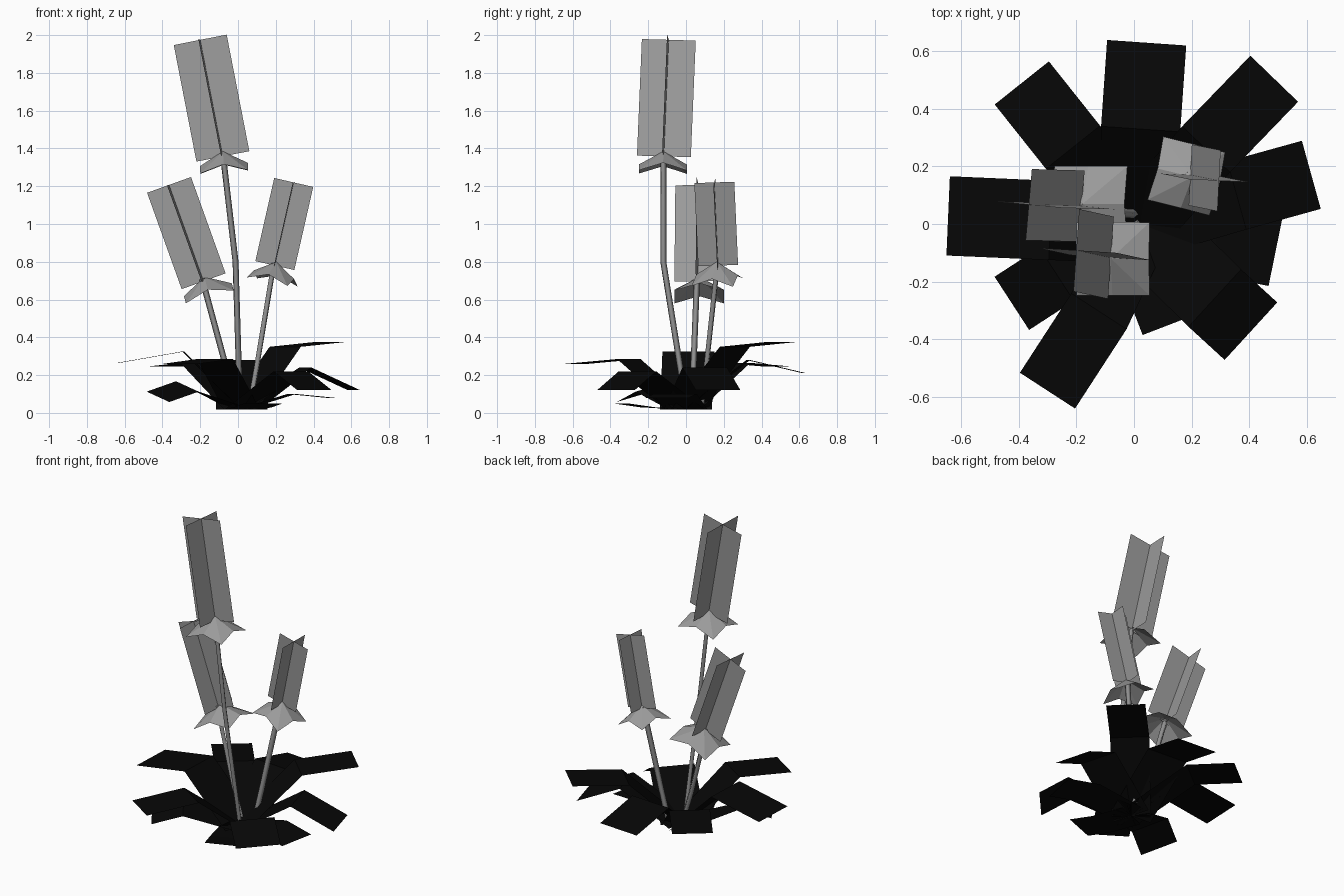
import bpy
import bmesh
from math import cos, sin, radians
from mathutils import Vector

cube = bpy.data.objects.get("Cube")
if cube:
    bpy.data.objects.remove(cube)


def material(name, rgb):
    mat = bpy.data.materials.new(name)
    mat.use_nodes = True
    mat.diffuse_color = (*rgb, 1)
    mat.node_tree.nodes["Principled BSDF"].inputs["Base Color"].default_value = (*rgb, 1)
    return mat


PETAL = material("petal grey", (0.33, 0.33, 0.33))
STEM = material("stem grey", (0.28, 0.28, 0.28))
LEAF = material("leaf black", (0.002, 0.002, 0.002))


def add_object(name, data, mat):
    data.materials.append(mat)
    obj = bpy.data.objects.new(name, data)
    bpy.context.collection.objects.link(obj)
    return obj


def mesh_object(name, polygons, mat):
    """Build a mesh from lists of corner points, welding shared corners."""
    bm = bmesh.new()
    for points in polygons:
        bm.faces.new([bm.verts.new(p) for p in points])
    bmesh.ops.remove_doubles(bm, verts=bm.verts, dist=0.0005)
    mesh = bpy.data.meshes.new(name)
    bm.to_mesh(mesh)
    bm.free()
    return add_object(name, mesh, mat)


def frame(axis, yaw):
    """Two directions square to the axis, the first turned by yaw about z."""
    axis = axis.normalized()
    u = Vector((cos(radians(yaw)), sin(radians(yaw)), 0))
    u = (u - axis * u.dot(axis)).normalized()
    return u, axis.cross(u)


# Stems: thin four-sided rods
def stem(name, points):
    curve = bpy.data.curves.new(name, "CURVE")
    curve.dimensions = "3D"
    curve.bevel_depth = 0.016
    curve.bevel_resolution = 0
    spline = curve.splines.new("POLY")
    spline.points.add(len(points) - 1)
    for slot, p in zip(spline.points, points):
        slot.co = (*p, 1)
    add_object(name, curve, STEM)


# Blossoms: two crossed upright plates
def blossom(name, bottom, top, half, yaw):
    bottom, top = Vector(bottom), Vector(top)
    plates = []
    for side in frame(top - bottom, yaw):
        s = side * half
        plates.append([bottom - s, bottom + s, top + s, top - s])
    mesh_object(name, plates, PETAL)


# Collars: square skirts with drooping corners and raised edge midpoints
def collar(name, apex, axis, half, yaw):
    apex, axis = Vector(apex), Vector(axis).normalized()
    u, v = frame(axis, yaw)
    ring = [(1, 0), (1, 1), (0, 1), (-1, 1), (-1, 0), (-1, -1), (0, -1), (1, -1)]
    rim = []
    for a, b in ring:
        drop = 0.11 if a and b else 0.07
        rim.append(apex + (u * a + v * b) * half - axis * drop)
    fan = [[apex, rim[i], rim[(i + 1) % 8]] for i in range(8)]
    mesh_object(name, fan, PETAL)


stem("tall_stem", [(0.01, 0.0, 0.05), (-0.013, -0.12, 0.8), (-0.08, -0.12, 1.37)])
stem("right_stem", [(0.0, 0.035, 0.05), (-0.065, 0.04, 0.25), (-0.19, 0.058, 0.71)])
stem("left_stem", [(0.065, 0.085, 0.05), (0.1, 0.108, 0.25), (0.19, 0.167, 0.79)])

blossom("tall_blossom", (-0.08, -0.117, 1.358), (-0.2, -0.091, 1.975), 0.143, -4)
blossom("right_blossom", (-0.182, 0.062, 0.697), (-0.365, 0.067, 1.207), 0.124, -5)
blossom("left_blossom", (0.195, 0.17, 0.78), (0.295, 0.15, 1.22), 0.106, -3)

collar("tall_collar", (-0.08, -0.12, 1.385), (-0.07, 0.01, 1), 0.127, 0)
collar("right_collar", (-0.178, 0.07, 0.72), (-0.27, 0, 1), 0.131, 0)
collar("left_collar", (0.203, 0.163, 0.8), (0.2, -0.03, 1), 0.113, -14)


# Leaves: broad strips rising from the crown and folding once
CROWN = Vector((0.02, 0.0, 0.018))


def leaf(name, angle, bend_r, bend_z, tip_r, tip_z, width=0.27, roll=0.0, shift=0.0):
    out = Vector((cos(radians(angle)), sin(radians(angle)), 0))
    side = Vector((-out.y, out.x, roll))
    offset = Vector((-out.y, out.x, 0)) * shift
    rows = []
    for centre, flat in ((CROWN, True),
                         (offset + out * bend_r + Vector((0, 0, bend_z)), False),
                         (offset + out * tip_r + Vector((0, 0, tip_z)), False)):
        half = Vector((side.x, side.y, 0 if flat else roll)) * width / 2
        rows.append((centre - half, centre + half))
    strips = [[a[0], a[1], b[1], b[0]] for a, b in zip(rows, rows[1:])]
    mesh_object(name, strips, LEAF)


leaf("back_leaf", 86, 0.33, 0.28, 0.63, 0.21, 0.275)
leaf("back_left_leaf", 46, 0.36, 0.35, 0.7, 0.375, 0.23)
leaf("left_leaf", 15.5, 0.37, 0.24, 0.638, 0.12, 0.245)
leaf("left_low_leaf", -11.5, 0.29, 0.1, 0.5, 0.08, 0.235)
leaf("front_left_leaf", -42.5, 0.38, 0.22, 0.55, 0.12)
leaf("front_low_leaf", -69, 0.22, 0.03, 0.37, 0.05, 0.22)
leaf("front_long_leaf", -123, 0.32, 0.285, 0.648, 0.26, 0.228, shift=0.063)
leaf("front_right_leaf", -147, 0.32, 0.14, 0.505, 0.085, 0.22, -0.25)
leaf("right_leaf", 177.5, 0.29, 0.325, 0.645, 0.263, 0.275)
leaf("back_right_leaf", 128.5, 0.34, 0.265, 0.625, 0.245, 0.24)
